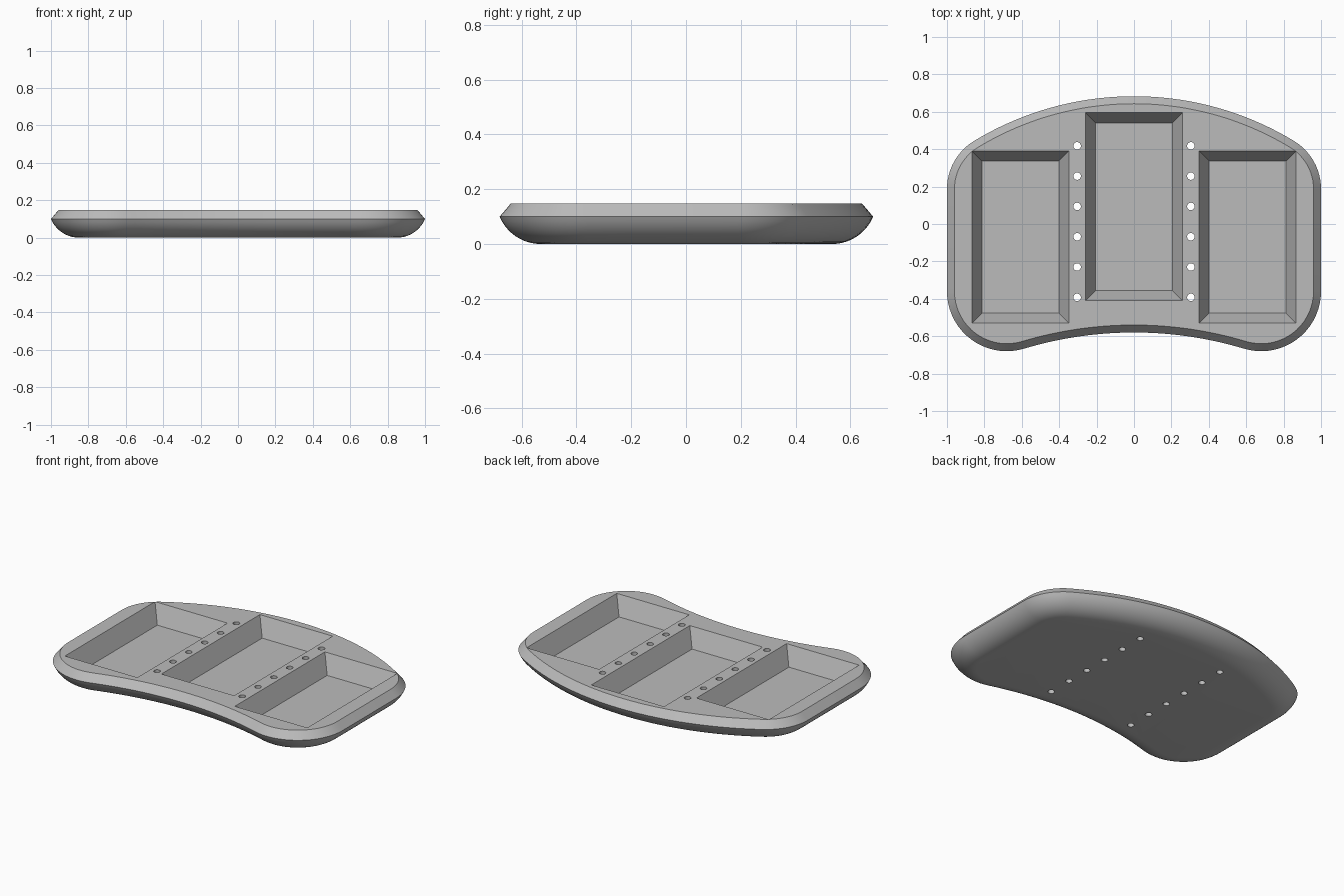
import bpy
import bmesh
from math import atan2, cos, hypot, pi, sin, sqrt, radians
from mathutils import Matrix

cube = bpy.data.objects.get("Cube")
if cube:
    bpy.data.objects.remove(cube, do_unlink=True)

grey = bpy.data.materials.new("plain grey")
grey.use_nodes = True
colour = (0.5, 0.5, 0.5, 1)
grey.diffuse_color = colour
grey.node_tree.nodes["Principled BSDF"].inputs["Base Color"].default_value = colour

TOP, RIM, FLOOR = 0.147, 0.1, 0.03


def make_object(name, bm):
    bmesh.ops.recalc_face_normals(bm, faces=bm.faces)
    mesh = bpy.data.meshes.new(name)
    bm.to_mesh(mesh)
    bm.free()
    mesh.materials.append(grey)
    obj = bpy.data.objects.new(name, mesh)
    bpy.context.collection.objects.link(obj)
    return obj


def arc(cx, cy, r, start, end, n):
    angles = [start + (end - start) * i / n for i in range(n + 1)]
    return [(cx + r * cos(a), cy + r * sin(a)) for a in angles]


def outline(inset):
    """Tangent arcs: concave front, rounded corners, convex back."""
    # front corner and the concave arc that touches it
    rf, yf, front = 0.32, -0.36, -0.58
    xf, dy = 1 - rf, yf - front
    rc = (xf**2 + dy**2 - rf**2) / (2 * (rf - dy))
    yc = front - rc
    join_f = atan2(yf - yc, xf)
    # back corner and the broad arc that contains it
    rb, r_back, back = 0.3, 1.65, 0.683
    xb, y_back = 1 - rb, back - r_back
    yb = y_back + sqrt((r_back - rb)**2 - xb**2)
    join_b = atan2(yb - y_back, xb)
    half = arc(0, yc, rc + inset, pi / 2, join_f, 14)
    half += arc(xf, yf, rf - inset, join_f - pi, 0, 18)[1:]
    half += arc(xb, yb, rb - inset, 0, join_b, 12)
    half += arc(0, y_back, r_back - inset, join_b, pi / 2, 18)[1:]
    return half + [(-x, y) for x, y in reversed(half[1:-1])]


# Tray body: chamfered top edge and rounded underside
bend, depth = 0.1625, 0.15
sweep = atan2(depth, bend - RIM)
profile = [(0.04, TOP), (0, RIM)]
for i in range(1, 11):
    a = sweep * (1 - i / 10)
    profile.append((depth - bend * sin(a), bend * (1 - cos(a))))
bm = bmesh.new()
rings = [[bm.verts.new((x, y, z)) for x, y in outline(d)] for d, z in profile]
for upper, lower in zip(rings, rings[1:]):
    for i in range(len(upper)):
        j = (i + 1) % len(upper)
        bm.faces.new((upper[i], upper[j], lower[j], lower[i]))
bm.faces.new(rings[0])
bm.faces.new(rings[-1])
body = make_object("tray_body", bm)

# Cutter with three tapered pockets and two rows of through holes
bm = bmesh.new()
taper, lift = 0.054, 0.05
spread = taper / (TOP - FLOOR) * lift
for x0, x1, y0, y1 in ((-0.866, -0.348, -0.53, 0.39),
                       (-0.26, 0.26, -0.41, 0.595),
                       (0.348, 0.866, -0.53, 0.39)):
    loops = []
    for d, z in ((-spread, TOP + lift), (taper, FLOOR)):
        corners = ((x0 + d, y0 + d), (x1 - d, y0 + d), (x1 - d, y1 - d), (x0 + d, y1 - d))
        loops.append([bm.verts.new((x, y, z)) for x, y in corners])
    bm.faces.new(loops[0])
    bm.faces.new(loops[1])
    for i in range(4):
        j = (i + 1) % 4
        bm.faces.new((loops[0][i], loops[0][j], loops[1][j], loops[1][i]))
for x in (-0.304, 0.304):
    for k in range(6):
        bmesh.ops.create_cone(bm, cap_ends=True, segments=24, radius1=0.02, radius2=0.02,
                              depth=0.5,
                              matrix=Matrix.Translation((x, -0.392 + 0.162 * k, 0.07)))
cutter = make_object("pocket_cutter", bm)
cutter.hide_render = True

cut = body.modifiers.new("pockets", 'BOOLEAN')
cut.operation = 'DIFFERENCE'
cut.solver = 'EXACT'
cut.object = cutter
bpy.ops.object.select_all(action='DESELECT')
body.select_set(True)
bpy.context.view_layer.objects.active = body
bpy.ops.object.modifier_apply(modifier=cut.name)
bpy.data.objects.remove(cutter, do_unlink=True)
bpy.ops.object.shade_smooth_by_angle(angle=radians(30))
